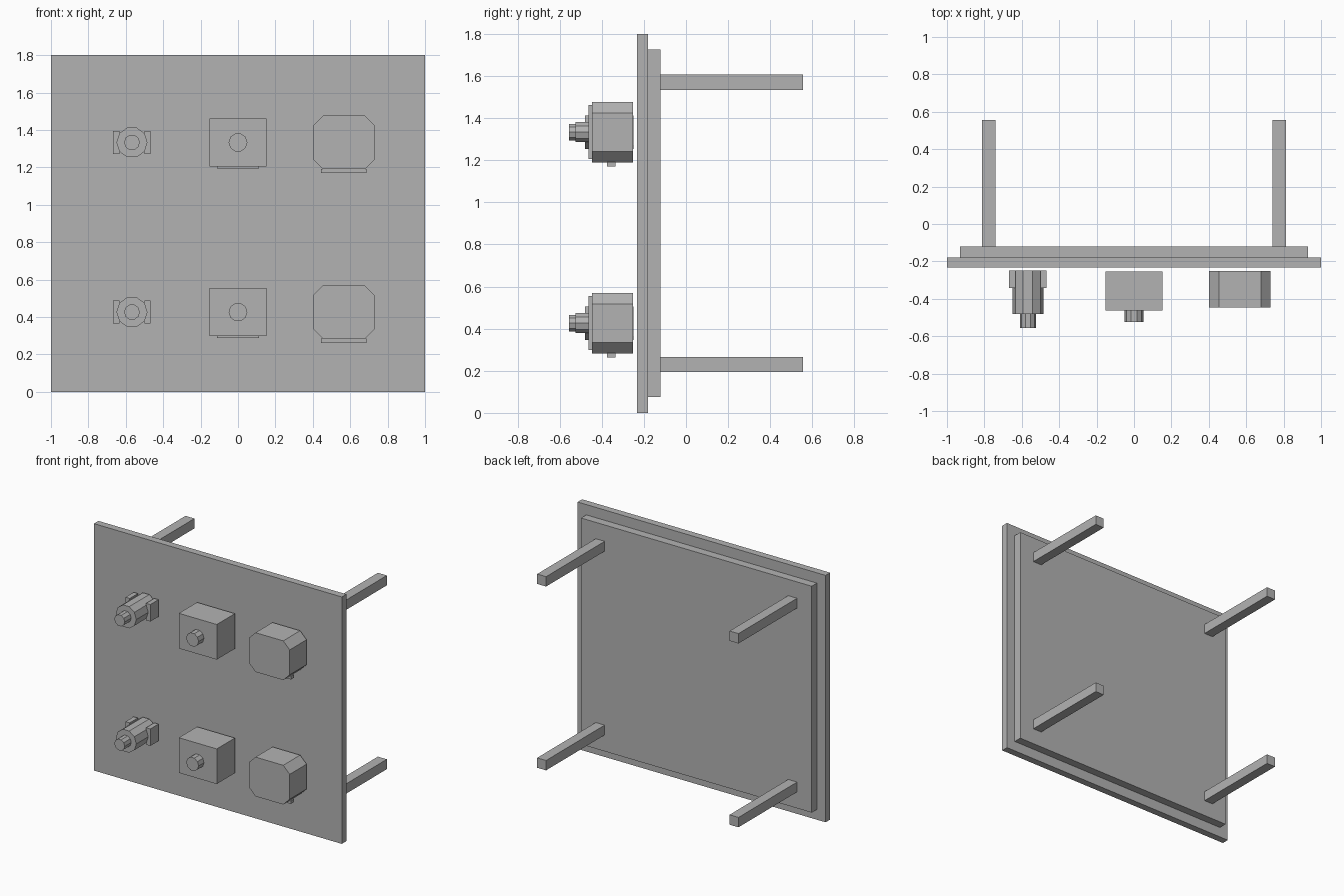
import bpy, bmesh, math

cube = bpy.data.objects.get("Cube")
if cube:
    bpy.data.objects.remove(cube, do_unlink=True)

grey = bpy.data.materials.new("plain grey")
grey.use_nodes = True
grey.diffuse_color = (0.45, 0.45, 0.45, 1)
grey.node_tree.nodes["Principled BSDF"].inputs["Base Color"].default_value = grey.diffuse_color


def prism(name, outline, y0, y1):
    """Extrude an (x, z) outline from y0 back to y1."""
    bm = bmesh.new()
    face = bm.faces.new([bm.verts.new((x, y0, z)) for x, z in outline])
    new = bmesh.ops.extrude_face_region(bm, geom=[face])["geom"]
    for v in new:
        if isinstance(v, bmesh.types.BMVert):
            v.co.y = y1
    bmesh.ops.recalc_face_normals(bm, faces=bm.faces)
    mesh = bpy.data.meshes.new(name)
    bm.to_mesh(mesh)
    bm.free()
    mesh.materials.append(grey)
    obj = bpy.data.objects.new(name, mesh)
    bpy.context.collection.objects.link(obj)
    return obj


def box(name, cx, cz, hx, hz, y0, y1):
    return prism(name, [(cx - hx, cz - hz), (cx + hx, cz - hz),
                        (cx + hx, cz + hz), (cx - hx, cz + hz)], y0, y1)


def cylinder(name, cx, cz, r, y0, y1, sides=10):
    angles = [math.tau * i / sides for i in range(sides)]
    return prism(name, [(cx + r * math.cos(a), cz + r * math.sin(a)) for a in angles], y0, y1)


def chamfered_box(name, cx, cz, hx, hz, cut, y0, y1):
    pts = []
    for sx, sz in ((1, 1), (-1, 1), (-1, -1), (1, -1)):
        corner = [(cx + sx * hx, cz + sz * (hz - cut)), (cx + sx * (hx - cut), cz + sz * hz)]
        pts += corner if sx * sz > 0 else corner[::-1]
    return prism(name, pts, y0, y1)


# Panel and its backing
box("front_panel", 0, 0.9, 1, 0.9, -0.232, -0.18)
box("back_panel", 0, 0.9, 0.93, 0.825, -0.18, -0.12)

# Four rods behind the panel
for side, x in (("right", -0.776), ("left", 0.776)):
    for level, z in (("lower", 0.23), ("upper", 1.57)):
        box(f"{level}_{side}_rod", x, z, 0.036, 0.036, -0.12, 0.555)

# Two identical rows of devices
for row, z in (("lower", 0.426), ("upper", 1.333)):
    # Round device with a bracket on each side
    x = -0.567
    cylinder(f"{row}_barrel", x, z, 0.083, -0.48, -0.249)
    cylinder(f"{row}_barrel_tip", x, z, 0.042, -0.555, -0.48)
    for side, s in (("right", -1), ("left", 1)):
        box(f"{row}_{side}_bracket", x + s * 0.083, z, 0.017, 0.062, -0.343, -0.249)

    # Square device with a knob and a foot plate
    box(f"{row}_square_case", 0, z, 0.153, 0.128, -0.463, -0.254)
    cylinder(f"{row}_knob", 0, z, 0.05, -0.525, -0.463)
    box(f"{row}_square_foot", 0, z - 0.133, 0.112, 0.006, -0.374, -0.335)

    # Device with cut corners and a foot plate
    chamfered_box(f"{row}_cut_corner_case", 0.566, z, 0.164, 0.143, 0.052, -0.447, -0.252)
    box(f"{row}_cut_corner_foot", 0.566, z - 0.153, 0.122, 0.011, -0.374, -0.335)
